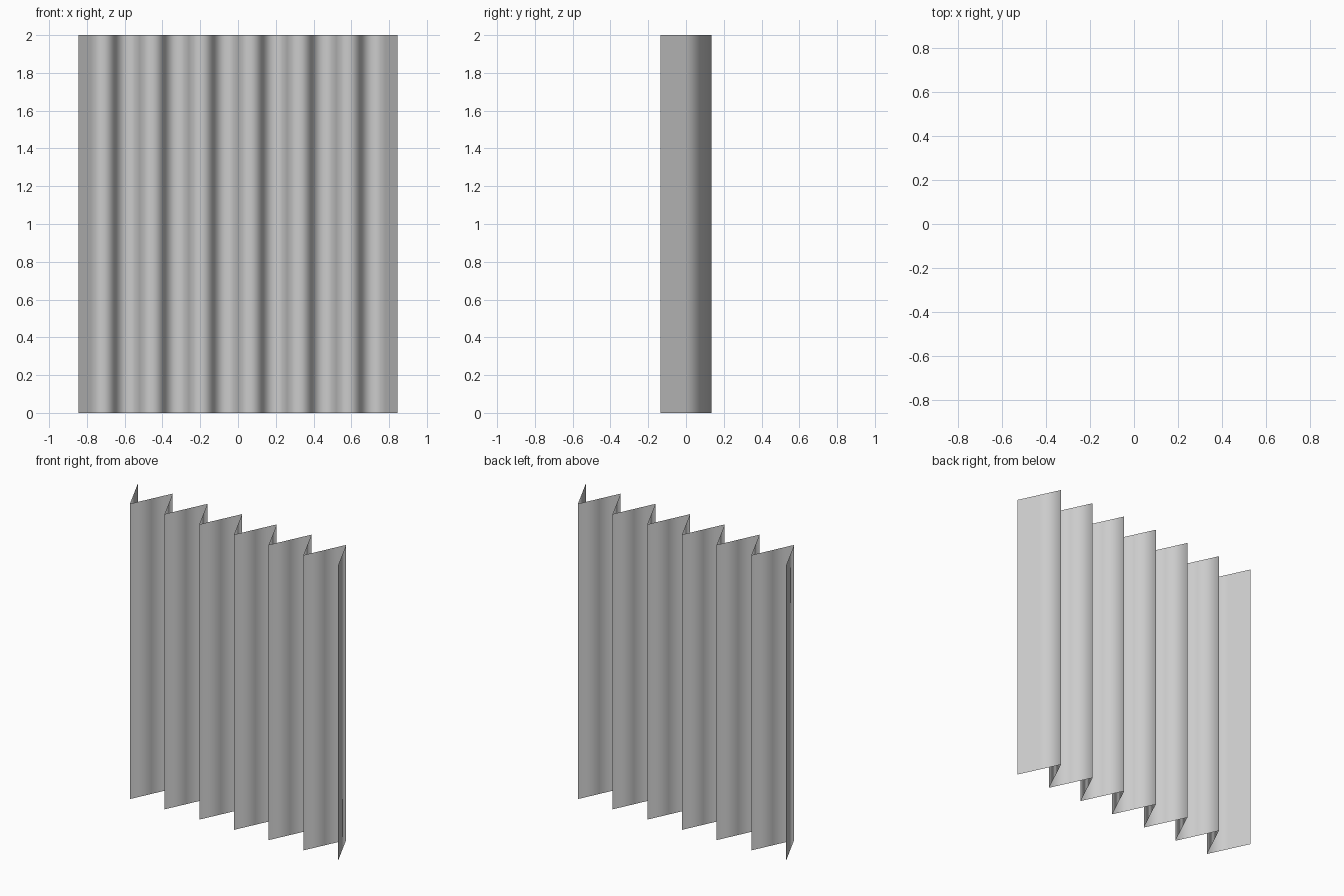
import bpy
import bmesh

if "Cube" in bpy.data.objects:
    bpy.data.objects.remove(bpy.data.objects["Cube"])

PANELS = 13          # folded strips across the width
WIDTH = 1.69
DEPTH = 0.136        # half depth of the zigzag
HEIGHT = 2.0

# Zigzag profile: fold points with a midpoint on every strip
wave = (DEPTH, 0.0, -DEPTH, 0.0)
step = WIDTH / (PANELS * 2)
profile = [(-WIDTH / 2 + i * step, wave[i % 4]) for i in range(PANELS * 2 + 1)]

# Thin pleated sheet: profile drawn at the floor, then extruded upwards
bm = bmesh.new()
verts = [bm.verts.new((x, y, 0)) for x, y in profile]
edges = [bm.edges.new(pair) for pair in zip(verts, verts[1:])]
ret = bmesh.ops.extrude_edge_only(bm, edges=edges)
top = [g for g in ret["geom"] if isinstance(g, bmesh.types.BMVert)]
bmesh.ops.translate(bm, verts=top, vec=(0, 0, HEIGHT))

# Front side faces -y, soft shading across the folds
bm.normal_update()
flipped = [f for f in bm.faces if f.normal.y > 0]
bmesh.ops.reverse_faces(bm, faces=flipped)
for f in bm.faces:
    f.smooth = True

mesh = bpy.data.meshes.new("pleated_sheet")
bm.to_mesh(mesh)
bm.free()
sheet = bpy.data.objects.new("pleated_sheet", mesh)
bpy.context.collection.objects.link(sheet)
